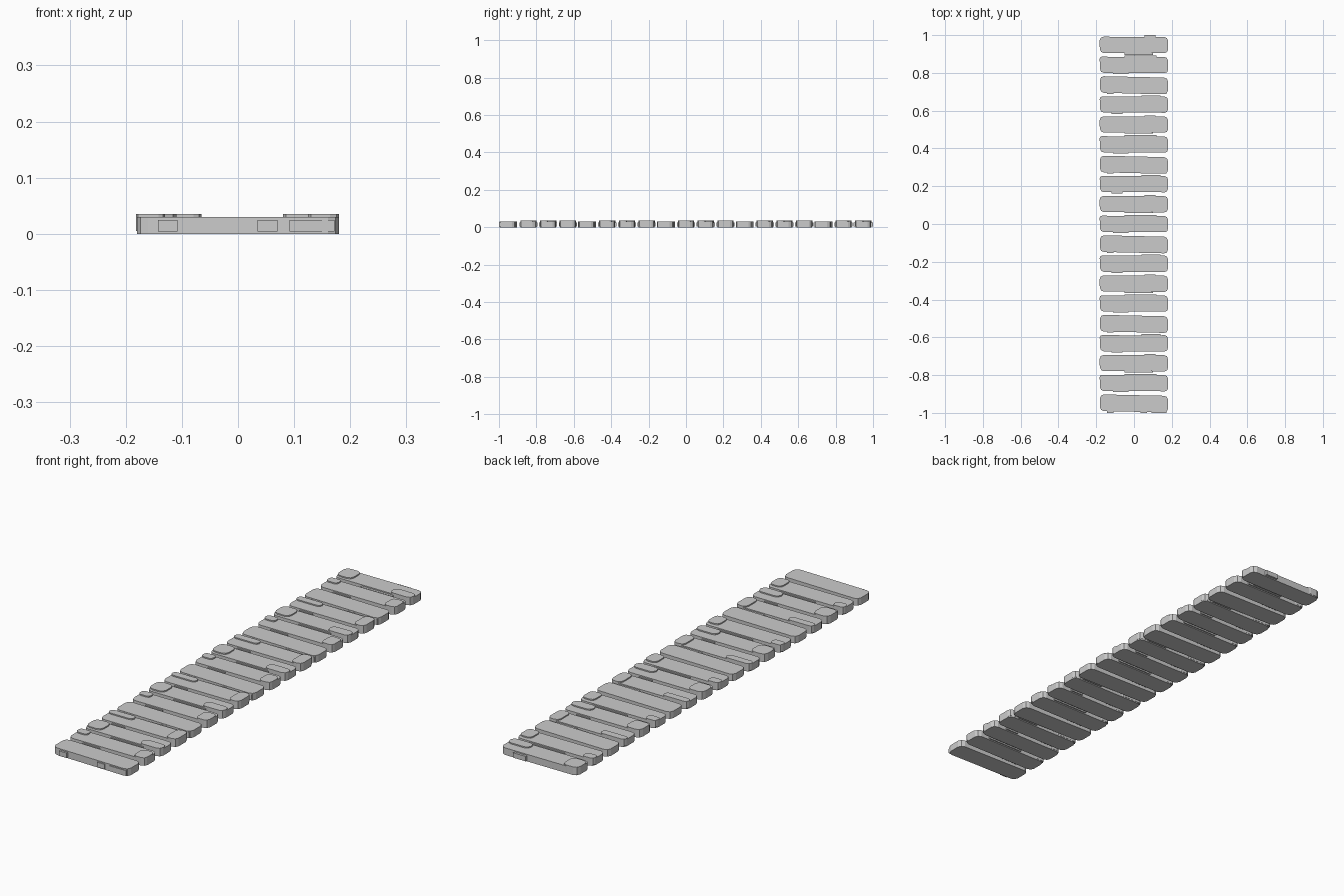
import bpy, bmesh

if "Cube" in bpy.data.objects:
    bpy.data.objects.remove(bpy.data.objects["Cube"])

STEP, FIRST = 0.1053, -0.9475


def prism(name, pts, z0, z1):
    """Extrude a flat counter-clockwise outline between two heights."""
    bm = bmesh.new()
    f = bm.faces.new([bm.verts.new((x, y, z0)) for x, y in pts])
    up = bmesh.ops.extrude_face_region(bm, geom=[f])
    verts = [v for v in up["geom"] if isinstance(v, bmesh.types.BMVert)]
    bmesh.ops.translate(bm, verts=verts, vec=(0, 0, z1 - z0))
    bmesh.ops.recalc_face_normals(bm, faces=bm.faces)
    me = bpy.data.meshes.new(name)
    bm.to_mesh(me)
    bm.free()
    ob = bpy.data.objects.new(name, me)
    bpy.context.collection.objects.link(ob)
    return ob


def worn(x0, x1, y0, y1, c, skew=0.0):
    """Rectangle with corners cut in two facets; skew drops the right end."""
    k = c * 0.3
    pts = [(x0 + c, y0), (x1 - c, y0), (x1 - k, y0 + k), (x1, y0 + c),
           (x1, y1 - c), (x1 - k, y1 - k), (x1 - c, y1), (x0 + c, y1),
           (x0 + k, y1 - k), (x0, y1 - c), (x0, y0 + c), (x0 + k, y0 + k)]
    return [(x, y - skew * (x - x0) / (x1 - x0)) for x, y in pts]


# side patches per plank type: x range and side (-1 front, 1 back)
SIDE = {0: [(-0.143, -0.108, -1), (0.035, 0.07, -1), (0.092, 0.172, -1)],
        1: [(-0.11, -0.03, -1), (-0.05, 0.12, 1)],
        2: [(0.055, 0.115, 1), (-0.05, 0.1, -1)],
        3: [(-0.12, -0.06, -1), (0.04, 0.14, 1)]}

# raised end caps per plank type: x0, x1, y0, y1 (relative), corner cut
CAPS = {0: [],
        1: [(-0.182, -0.13, 0.008, 0.0435, 0.012),
            (0.125, 0.18, -0.0435, 0.025, 0.016)],
        2: [(-0.182, -0.11, -0.03, 0.0435, 0.02),
            (0.08, 0.18, -0.0435, 0.0, 0.018)],
        3: [(-0.182, -0.065, 0.012, 0.0435, 0.014),
            (0.13, 0.18, -0.0435, 0.043, 0.018)]}

for i in range(19):
    y, kind = FIRST + i * STEP, i % 4
    # plank body
    skew = 0.008 if kind == 0 else 0.0
    ext = 0.003 if kind == 0 else 0.0
    prism(f"plank_{i}", worn(-0.18, 0.18, y - 0.0425, y + 0.0425 + ext, 0.02, skew),
          0, 0.03)
    # shallow side patches
    for x0, x1, s in SIDE[kind]:
        ya, yb = sorted((y + s * 0.03, y + s * (0.0525 if i in (0, 18) else 0.0485)))
        prism(f"side_patch_{i}", [(x0, ya), (x1, ya), (x1, yb), (x0, yb)],
              0.004, 0.025)
    # worn raised caps
    for x0, x1, y0, y1, c in CAPS[kind]:
        prism(f"end_cap_{i}", worn(x0, x1, y + y0, y + y1, c), 0.005, 0.035)
